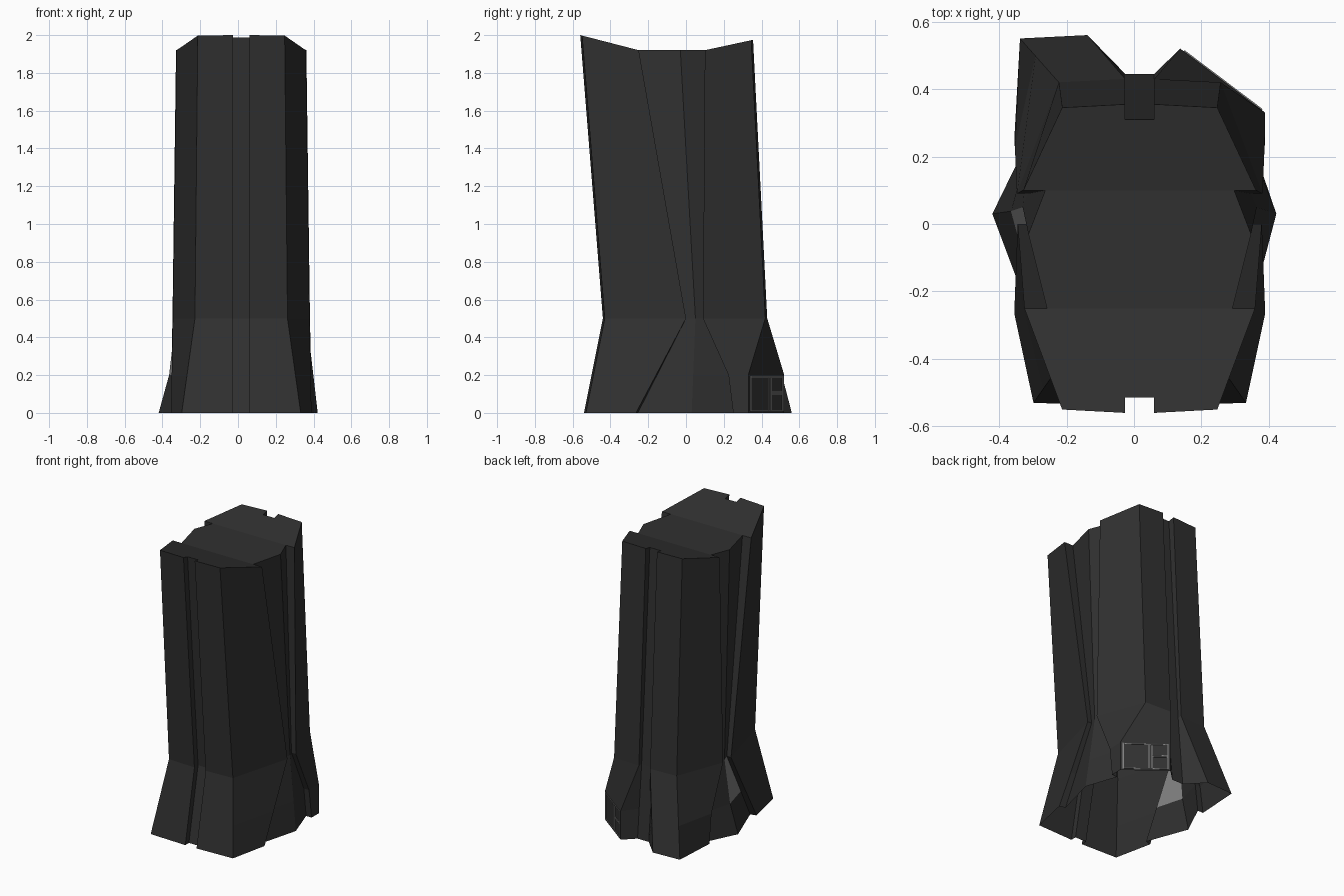
import bpy, bmesh
from mathutils import Vector

if "Cube" in bpy.data.objects:
    bpy.data.objects.remove(bpy.data.objects["Cube"])


def material(name, v):
    m = bpy.data.materials.new(name)
    m.diffuse_color = (v, v, v, 1)
    m.use_nodes = True
    m.node_tree.nodes["Principled BSDF"].inputs["Base Color"].default_value = m.diffuse_color
    return m


DARK = material("charcoal", 0.03)
GREY = material("mid grey", 0.22)
AXIS = 0.017   # the tower's symmetry plane sits slightly right of centre

# Half outlines, from front groove around the side to back groove:
# front groove floor, groove lip, front corner, side edge, seam, ridge,
# seam, side edge, back corner, groove lip, back groove floor
BASE = [(.043, -.50), (.043, -.54), (.315, -.53), (.372, -.265), (.33, -.255), (.405, .03),
        (.33, .25), (.372, .25), (.355, .55), (.155, .56), (.043, .445)]
WAIST = [(.043, -.40), (.043, -.44), (.245, -.43), (.362, 0), (.33, 0), (.347, .05),
         (.33, .09), (.364, .09), (.24, .42), (.043, .43), (.043, .40)]
TOP = [(.043, -.515), (.043, -.56), (.23, -.55), (.342, -.25), (.275, -.25), (.33, -.03),
       (.28, .10), (.345, .10), (.23, .345), (.043, .355), (.043, .31)]


def roof_z(y):
    # shallow valley roof, higher at front and back
    if y < -.25:
        return 1.92 + .08 * (-.25 - y) / .31
    if y > .1:
        return 1.92 + .055 * (y - .1) / .255
    return 1.92


def half_levels(side):
    base = list(BASE)
    flare = [(a[0] * .6 + b[0] * .4, a[1] * .6 + b[1] * .4) for a, b in zip(BASE, WAIST)]
    flare[6], flare[7] = (.33, .225), (.37, .225)
    if side > 0:
        # back right corner is cut off for the entrance
        for lv in (base, flare):
            lv[8], lv[9] = (.372, .33), (.12, .52)
    else:
        base[5] = (.437, .03)
    rows = []
    for pts, z in ((base, 0), (flare, .2), (WAIST, .5), (TOP, None)):
        rows.append([Vector((AXIS + side * x, y, roof_z(y) if z is None else z)) for x, y in pts])
    return rows


# Tower shell, open at the bottom
bm = bmesh.new()
right, left = half_levels(1), half_levels(-1)
rings = [[bm.verts.new(p) for p in r + l[::-1]] for r, l in zip(right, left)]
n = len(rings[0])
patch = n - 1 - 5          # strip between left ridge and left front seam
for k in range(3):
    a, b = rings[k], rings[k + 1]
    for i in range(n):
        j = (i + 1) % n
        f = bm.faces.new((a[i], a[j], b[j], b[i]))
        if i == patch and k == 1:
            f.material_index = 1

# Roof in three panels: front, middle, back
top = rings[3]
for lo, hi in ((0, 3), (4, 6), (7, 10)):
    loop = [top[i] for i in range(lo, hi + 1)] + [top[n - 1 - i] for i in range(hi, lo - 1, -1)]
    bm.faces.new(loop)
bmesh.ops.recalc_face_normals(bm, faces=bm.faces)
roof = [f for f in bm.faces if f.calc_center_median().z > 1.9]
if roof[0].normal.z < 0:
    bmesh.ops.reverse_faces(bm, faces=bm.faces)
bmesh.ops.triangulate(bm, faces=roof)
me = bpy.data.meshes.new("tower")
bm.to_mesh(me)
bm.free()
me.materials.append(DARK)
me.materials.append(GREY)
bpy.context.collection.objects.link(bpy.data.objects.new("tower", me))

# Entrance frame bars on the cut corner
A, B = Vector((.389, .33, 0)), Vector((.137, .52, 0))
along = B - A
out = Vector((-along.y, along.x, 0)).normalized()
if out.y < 0:
    out.negate()


def bar(bm, u0, u1, z0, z1):
    vs = []
    for d in (-.002, .004):
        for u, z in ((u0, z0), (u1, z0), (u1, z1), (u0, z1)):
            vs.append(bm.verts.new(A + along * u + out * d + Vector((0, 0, z))))
    for q in ((0, 1, 2, 3), (4, 5, 6, 7), (0, 1, 5, 4), (1, 2, 6, 5), (2, 3, 7, 6), (3, 0, 4, 7)):
        bm.faces.new([vs[i] for i in q])


bm = bmesh.new()
bar(bm, .04, .07, .01, .195)       # near post
bar(bm, .94, .96, .01, .195)       # far post
for u in (.56, .62):               # centre posts
    bar(bm, u, u + .018, .015, .185)
for z in (.012, .188):             # sill and head
    bar(bm, .07, .94, z, z + .004)
for z in (.098, .108):             # divider between small panes
    bar(bm, .638, .94, z, z + .004)
bmesh.ops.recalc_face_normals(bm, faces=bm.faces)
me = bpy.data.meshes.new("entrance_frame")
bm.to_mesh(me)
bm.free()
me.materials.append(GREY)
bpy.context.collection.objects.link(bpy.data.objects.new("entrance_frame", me))
